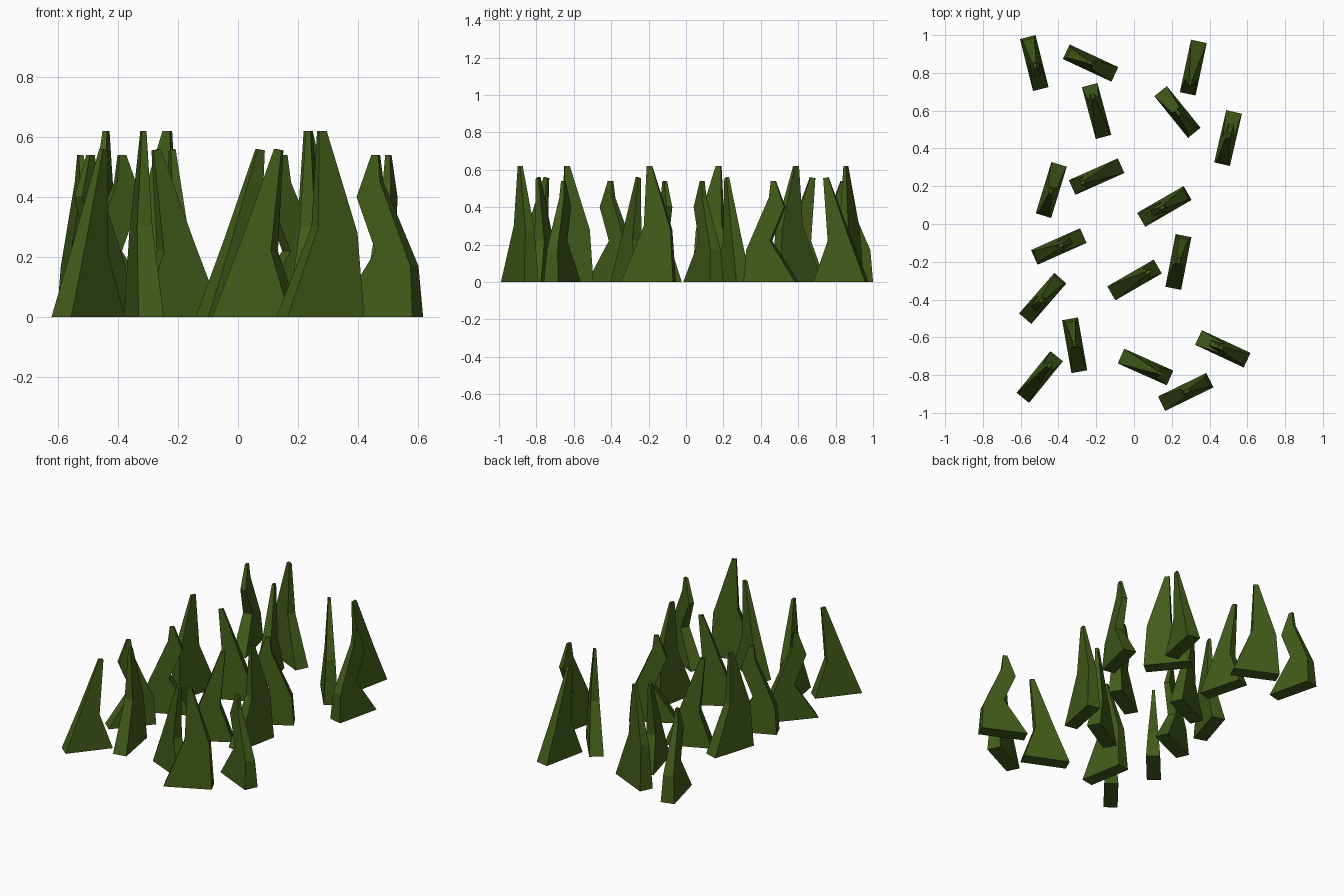
import bpy, math

if "Cube" in bpy.data.objects:
    bpy.data.objects.remove(bpy.data.objects["Cube"])

# Side profiles (along the blade, z) of the three blade shapes
PROFILES = {
    "tall": [(-.142, 0), (.142, 0), (.125, .28), (.02, .62), (-.008, .62), (-.02, .3)],
    "leaning": [(-.142, 0), (.142, 0), (.066, .22), (.095, .555), (.068, .56), (-.045, .25)],
    "hooked": [(-.142, 0), (.142, 0), (.13, .17), (.01, .45), (0, .54), (-.025, .54),
               (-.075, .4), (0, .22)],
}

# Placement of every blade: x, y, heading in degrees
PLACES = {
    "tall": [(-.23, .852, 155), (.23, .593, -51), (-.438, .18, 253),
             (.235, -.201, 79), (-.314, -.642, 100), (.274, -.889, 26)],
    "leaning": [(-.198, .598, 105), (.314, .828, 258), (-.198, .251, 204),
                (.003, -.296, 30), (-.499, -.81, 51), (.061, -.757, -24)],
    "hooked": [(-.528, .852, 104), (.498, .455, 257), (.161, .093, 30),
               (-.398, -.119, 204), (-.483, -.394, 49), (.47, -.661, -25)],
}

green = bpy.data.materials.new("grass_green")
green.diffuse_color = (0.055, 0.105, 0.01, 1)
green.use_nodes = True
green.node_tree.nodes["Principled BSDF"].inputs["Base Color"].default_value = green.diffuse_color


def blade_mesh(kind):
    """Profile given thickness, thinning evenly from base to tip."""
    prof = PROFILES[kind]
    n = len(prof)
    top = max(z for _, z in prof)
    half = lambda z: .0425 + (.008 - .0425) * z / top
    verts = [(x, -half(z), z) for x, z in prof] + [(x, half(z), z) for x, z in prof]
    faces = [tuple(range(n)), tuple(reversed(range(n, 2 * n)))]
    faces += [(i, i + n, (i + 1) % n + n, (i + 1) % n) for i in range(n)]
    me = bpy.data.meshes.new(kind + "_blade")
    me.from_pydata(verts, [], faces)
    me.materials.append(green)
    return me


# Scatter the blades
for kind, places in PLACES.items():
    mesh = blade_mesh(kind)
    for i, (x, y, deg) in enumerate(places, 1):
        ob = bpy.data.objects.new(f"{kind}_grass_blade_{i}", mesh)
        ob.location = (x, y, 0)
        ob.rotation_euler.z = math.radians(deg)
        bpy.context.collection.objects.link(ob)
